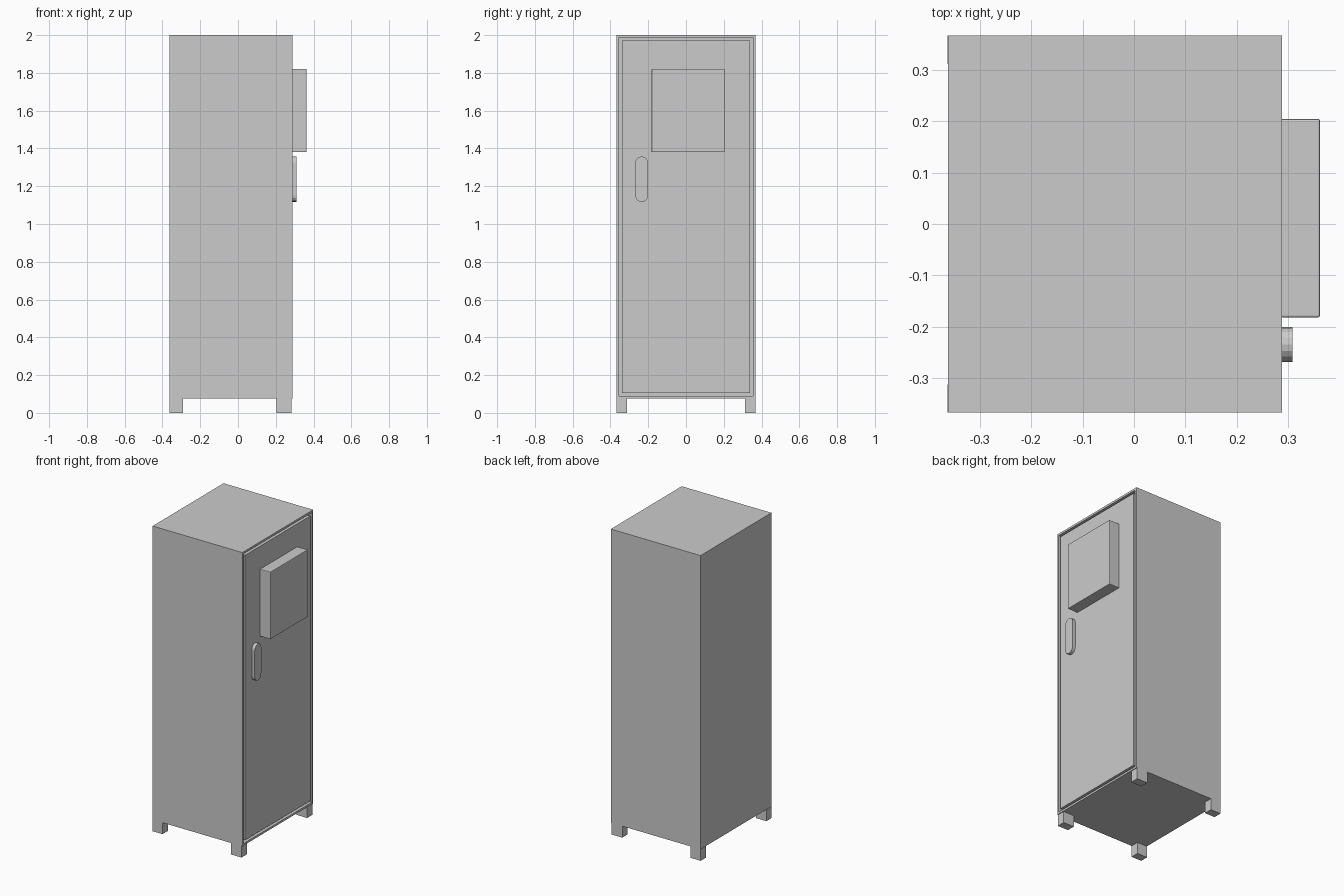
import bpy, bmesh, math

if "Cube" in bpy.data.objects:
    bpy.data.objects.remove(bpy.data.objects["Cube"])


def finish(bm, name):
    bmesh.ops.recalc_face_normals(bm, faces=bm.faces)
    mesh = bpy.data.meshes.new(name)
    bm.to_mesh(mesh)
    bm.free()
    obj = bpy.data.objects.new(name, mesh)
    bpy.context.collection.objects.link(obj)
    return obj


def box_bmesh(lo, hi):
    bm = bmesh.new()
    bmesh.ops.create_cube(bm, size=1)
    for v in bm.verts:
        v.co = [(a + b) / 2 + c * (b - a) for a, b, c in zip(lo, hi, v.co)]
    return bm


def box(name, lo, hi, bevel=0):
    obj = finish(box_bmesh(lo, hi), name)
    if bevel:
        mod = obj.modifiers.new("Bevel", 'BEVEL')
        mod.width = bevel
        mod.segments = 2
    return obj


FRONT = 0.288    # plane of the door face
HALF = 0.367     # half of the cabinet width
BASE = 0.075     # underside of the cabinet
RIM, GAP, DEPTH = 0.019, 0.01, 0.03

# Cabinet shell with a shallow doorway recess
bm = box_bmesh((-0.362, -HALF, BASE), (FRONT, HALF, 2.0))
bm.normal_update()
face = max(bm.faces, key=lambda f: f.calc_center_median().x)
bmesh.ops.inset_region(bm, faces=[face], thickness=RIM)
result = bmesh.ops.extrude_discrete_faces(bm, faces=[face])
for v in result["faces"][0].verts:
    v.co.x -= DEPTH
finish(bm, "cabinet")

# Door panel, separated from the rim by a narrow groove
m = RIM + GAP
box("door", (FRONT - DEPTH, -HALF + m, BASE + m), (FRONT, HALF - m, 2.0 - m))

# Raised panel on the door
box("door_box", (FRONT - 0.002, -0.182, 1.38), (0.3625, 0.205, 1.821), 0.004)

# Rounded flat handle
bm = bmesh.new()
cy, cz, r, half_len = -0.2345, 1.2375, 0.034, 0.086
ring = []
for side, start in ((1, 0), (-1, math.pi)):
    for i in range(9):
        a = start + math.pi * i / 8
        ring.append(bm.verts.new((FRONT - 0.002, cy + r * math.cos(a),
                                  cz + side * half_len + r * math.sin(a))))
cap = bm.faces.new(ring)
ext = bmesh.ops.extrude_face_region(bm, geom=[cap])["geom"]
for v in ext:
    if isinstance(v, bmesh.types.BMVert):
        v.co.x = 0.309
# close the back if the extrusion removed it
edges = [e for e in bm.edges if e.is_boundary]
if edges:
    bmesh.ops.holes_fill(bm, edges=edges)
finish(bm, "door_handle")

# Four corner feet
for end, x0, x1 in (("back", -0.3635, -0.29), ("front", 0.205, 0.283)):
    for side, y0, y1 in (("left", -HALF, -0.313), ("right", 0.312, HALF)):
        box(f"{end}_{side}_foot", (x0, y0, 0), (x1, y1, BASE + 0.001))
